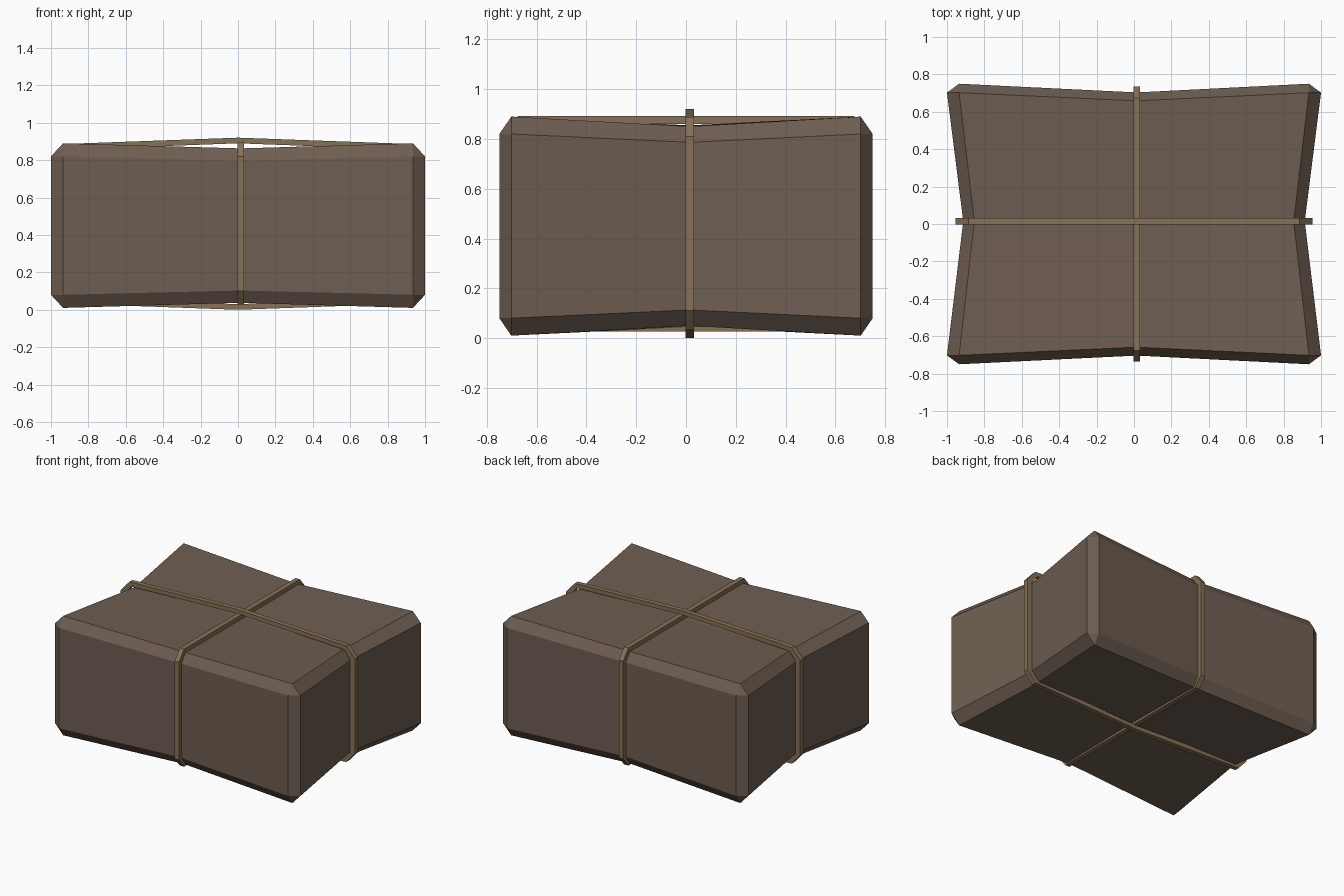
import bpy, bmesh
from mathutils import Vector

if "Cube" in bpy.data.objects:
    bpy.data.objects.remove(bpy.data.objects["Cube"])


def material(name, rgb):
    m = bpy.data.materials.new(name)
    m.diffuse_color = (*rgb, 1.0)
    m.use_nodes = True
    m.node_tree.nodes["Principled BSDF"].inputs["Base Color"].default_value = m.diffuse_color
    return m


paper = material("brown wrapping paper", (0.156, 0.112, 0.084))
twine = material("tan twine", (0.238, 0.168, 0.093))


def add_object(name, bm, mat):
    bmesh.ops.recalc_face_normals(bm, faces=bm.faces)
    mesh = bpy.data.meshes.new(name)
    bm.to_mesh(mesh)
    bm.free()
    mesh.materials.append(mat)
    ob = bpy.data.objects.new(name, mesh)
    bpy.context.collection.objects.link(ob)
    return ob


# Parcel: bevelled cube, cut along both middles and pinched under the strings
MID = 0.014
bm = bmesh.new()
bmesh.ops.create_cube(bm, size=2)
bmesh.ops.bevel(bm, geom=bm.edges[:], offset=0.07, segments=1,
                affect='EDGES', profile=0.5)
for normal in ((1, 0, 0), (0, 1, 0)):
    bmesh.ops.bisect_plane(bm, geom=bm.verts[:] + bm.edges[:] + bm.faces[:],
                           plane_co=(0, 0, 0), plane_no=normal, dist=1e-5)
HALF = (1.0, 0.75, 0.44)
INSET = (0.065, 0.048, 0.07)


def place(value, half, inset):
    if abs(value) < 0.5:
        return 0.0
    size = half if abs(value) > 0.99 else half - inset
    return size if value > 0 else -size


for v in bm.verts:
    x, y, z = (place(v.co[i], HALF[i], INSET[i]) for i in range(3))
    mid_x, mid_y = x == 0, y == 0
    if mid_x and mid_y:
        x, y, z = MID, MID, z * 0.92
    elif mid_x:
        x, y, z = MID, y * 0.938, z * 0.938
    elif mid_y:
        x, y, z = x * 0.913, MID, z * 0.91
    v.co = (x, y, z + 0.45)
add_object("wrapped_parcel", bm, paper)


# Strings: flat closed bands, profile given for one quarter and mirrored
def band(name, outer, inner, along_x):
    cz, width = 0.46, 0.036

    def loop(quarter):
        up = quarter + [(-u, z) for u, z in reversed(quarter) if u > 0]
        return up + [(u, 2 * cz - z) for u, z in reversed(up)]

    bm = bmesh.new()
    rings = []
    for pts, side in ((outer, -0.5), (outer, 0.5), (inner, 0.5), (inner, -0.5)):
        w = 0.015 + side * width
        rings.append([bm.verts.new((u, w, z) if along_x else (w, u, z))
                      for u, z in loop(pts)])
    n = len(rings[0])
    for r in range(4):
        a, b = rings[r], rings[(r + 1) % 4]
        for i in range(n):
            j = (i + 1) % n
            bm.faces.new((a[i], a[j], b[j], b[i]))
    return add_object(name, bm, twine)


band("long_string",
     [(0.955, 0.81), (0.885, 0.888), (0.0, 0.92)],
     [(0.917, 0.795), (0.868, 0.857), (0.0, 0.89)], True)
band("short_string",
     [(0.736, 0.82), (0.675, 0.893)],
     [(0.702, 0.805), (0.658, 0.861)], False)
